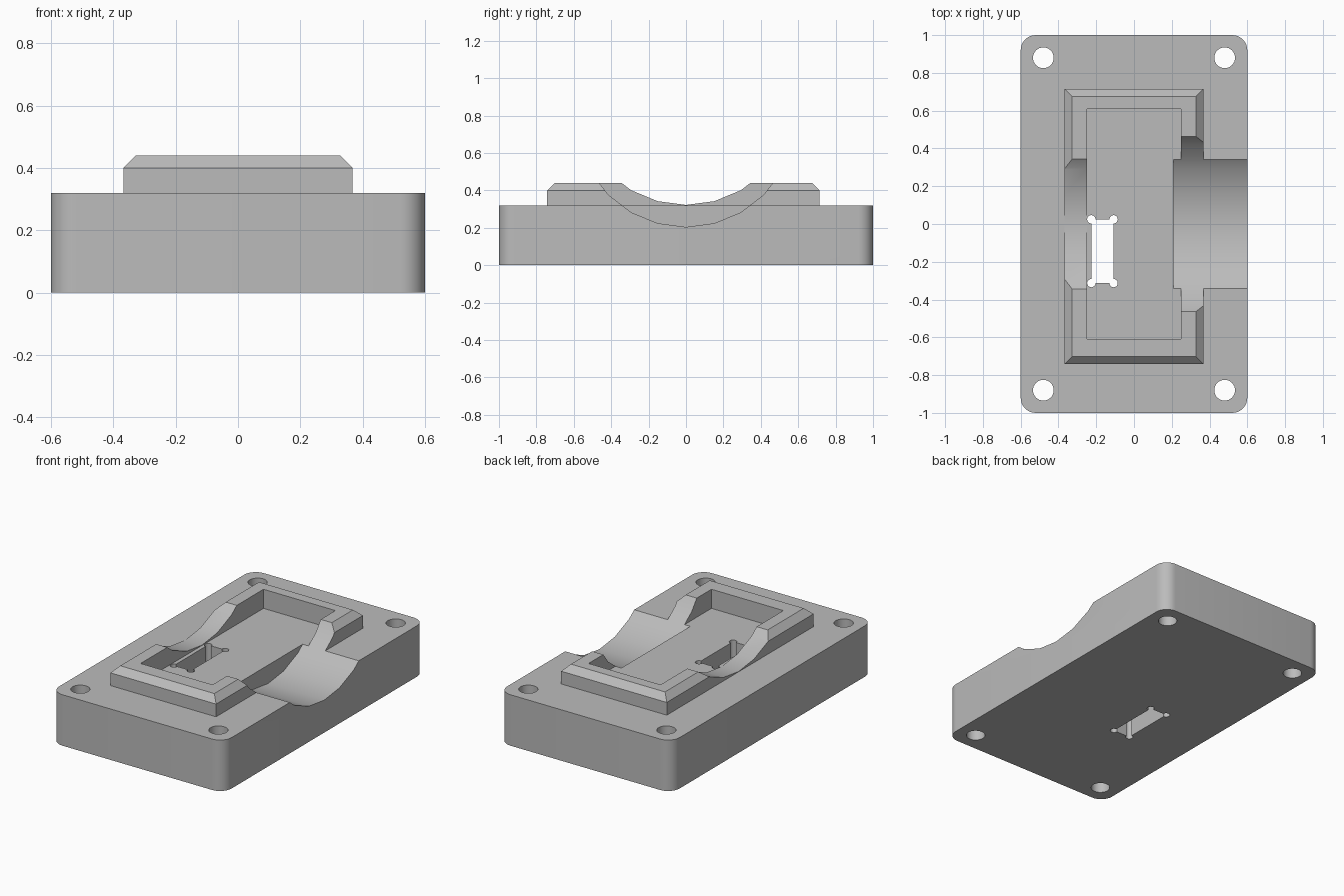
import bpy
import bmesh
from math import sin, cos, pi, radians
from mathutils import Matrix

default = bpy.data.objects.get("Cube")
if default:
    bpy.data.objects.remove(default, do_unlink=True)

TOP = 0.32        # upper face of the plate
RIM = 0.44        # upper face of the raised frame
CHAMFER = 0.04

grey = bpy.data.materials.new("mid_grey")
grey.use_nodes = True
grey.diffuse_color = (0.5, 0.5, 0.5, 1)
grey.node_tree.nodes["Principled BSDF"].inputs["Base Color"].default_value = (0.5, 0.5, 0.5, 1)


def add_object(name, bm):
    bmesh.ops.recalc_face_normals(bm, faces=bm.faces)
    mesh = bpy.data.meshes.new(name)
    bm.to_mesh(mesh)
    bm.free()
    mesh.materials.append(grey)
    obj = bpy.data.objects.new(name, mesh)
    bpy.context.collection.objects.link(obj)
    return obj


def box_bm(x0, x1, y0, y1, z0, z1):
    bm = bmesh.new()
    place = Matrix.Translation(((x0 + x1) / 2, (y0 + y1) / 2, (z0 + z1) / 2))
    bmesh.ops.create_cube(bm, size=1, matrix=place @ Matrix.Diagonal((x1 - x0, y1 - y0, z1 - z0, 1)))
    return bm


def box(name, *bounds):
    return add_object(name, box_bm(*bounds))


def drill(name, x, y, radius, sides=32):
    bm = bmesh.new()
    bmesh.ops.create_cone(bm, cap_ends=True, segments=sides, radius1=radius, radius2=radius,
                          depth=2, matrix=Matrix.Translation((x, y, 0)))
    return add_object(name, bm)


def channel(name, x0, x1, bottom, radius=0.587, sides=24):
    # Faceted cylinder along x with a vertex line at its lowest point
    bm = bmesh.new()
    rings = []
    for x in (x0, x1):
        rings.append([bm.verts.new((x, radius * sin(2 * pi * i / sides),
                                    bottom + radius - radius * cos(2 * pi * i / sides)))
                      for i in range(sides)])
    for ring in rings:
        bm.faces.new(ring)
    for i in range(sides):
        j = (i + 1) % sides
        bm.faces.new((rings[0][i], rings[0][j], rings[1][j], rings[1][i]))
    return add_object(name, bm)


def combine(target, tool, operation):
    mod = target.modifiers.new(operation.title(), 'BOOLEAN')
    mod.operation = operation
    mod.solver = 'EXACT'
    mod.object = tool
    bpy.context.view_layer.objects.active = target
    bpy.ops.object.modifier_apply(modifier=mod.name)
    bpy.data.objects.remove(tool, do_unlink=True)


# Plate with rounded upright corners
bm = box_bm(-0.6, 0.6, -1, 1, 0, TOP)
upright = [e for e in bm.edges if abs(e.verts[0].co.z - e.verts[1].co.z) > 0.1]
bmesh.ops.bevel(bm, geom=upright, offset=0.08, segments=8, profile=0.5, affect='EDGES')
plate = add_object("mounting_plate", bm)

# Raised frame with a chamfered upper edge
bm = box_bm(-0.367, 0.367, -0.742, 0.715, 0.1, RIM)
upper = [e for e in bm.edges if all(v.co.z > RIM - 0.01 for v in e.verts)]
bmesh.ops.bevel(bm, geom=upper, offset=CHAMFER, segments=1, affect='EDGES')
combine(plate, add_object("raised_frame", bm), 'UNION')

# Pocket inside the frame, then the shallow and deep curved channels
combine(plate, box("pocket", -0.25, 0.25, -0.61, 0.61, TOP, 1), 'DIFFERENCE')
combine(plate, channel("shallow_channel", -0.5, -0.24, TOP + 0.002), 'DIFFERENCE')
combine(plate, channel("deep_channel", 0.21, 0.8, 0.204), 'DIFFERENCE')

# Screw holes
for x in (-0.48, 0.48):
    for y in (-0.88, 0.88):
        combine(plate, drill("screw_hole", x, y, 0.055), 'DIFFERENCE')

# Through slot with relieved corners
SLOT_X, SLOT_Y = (-0.226, -0.108), (-0.313, 0.025)
combine(plate, box("slot", *SLOT_X, *SLOT_Y, -1, 1), 'DIFFERENCE')
for x in SLOT_X:
    for y in SLOT_Y:
        combine(plate, drill("corner_relief", x, y, 0.022, 20), 'DIFFERENCE')

# Smooth curves, sharp edges
bpy.ops.object.select_all(action='DESELECT')
plate.select_set(True)
bpy.context.view_layer.objects.active = plate
bpy.ops.object.shade_smooth_by_angle(angle=radians(30))
